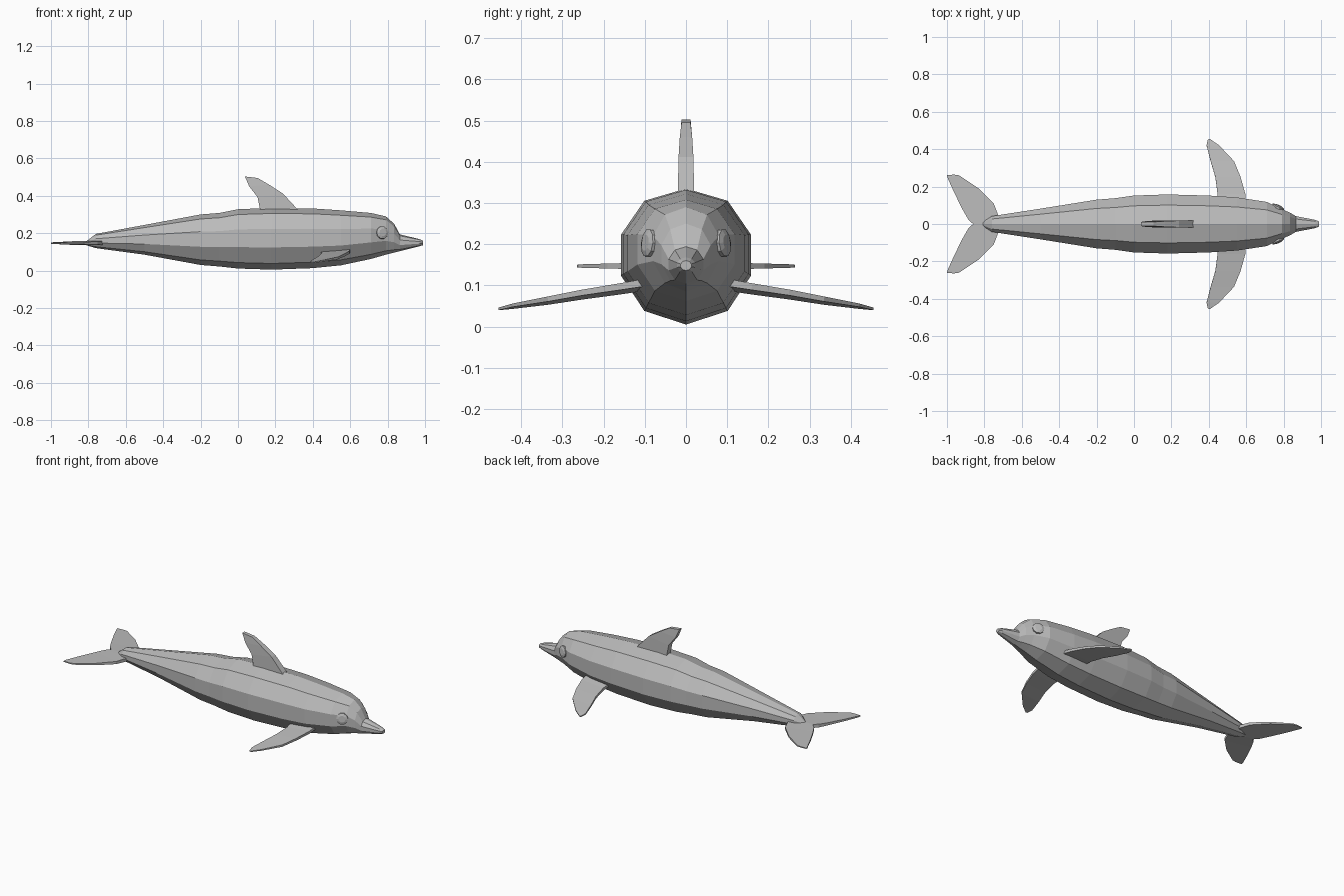
import bpy, bmesh, math
from mathutils import Vector

if "Cube" in bpy.data.objects:
    bpy.data.objects.remove(bpy.data.objects["Cube"])

grey = bpy.data.materials.new("dolphin grey")
grey.use_nodes = True
COLOUR = (0.5, 0.5, 0.5, 1)
grey.diffuse_color = COLOUR
bsdf = grey.node_tree.nodes["Principled BSDF"]
bsdf.inputs["Base Color"].default_value = COLOUR
bsdf.inputs["Roughness"].default_value = 0.7


def loft(name, rings):
    """Skin a row of equal-sized rings and cap both ends."""
    bm = bmesh.new()
    rows = [[bm.verts.new(p) for p in ring] for ring in rings]
    n = len(rows[0])
    for a, b in zip(rows, rows[1:]):
        for i in range(n):
            j = (i + 1) % n
            bm.faces.new((a[i], a[j], b[j], b[i]))
    bm.faces.new(rows[0])
    bm.faces.new(rows[-1])
    bmesh.ops.recalc_face_normals(bm, faces=bm.faces)
    mesh = bpy.data.meshes.new(name)
    bm.to_mesh(mesh)
    bm.free()
    mesh.materials.append(grey)
    ob = bpy.data.objects.new(name, mesh)
    bpy.context.collection.objects.link(ob)
    return ob


def fin(name, ribs, thick_axis, side=1):
    """Loft a blade from ribs of (leading point, trailing point, half thickness)."""
    rings = []
    for lead, trail, t in ribs:
        a, b, off = Vector(lead), Vector(trail), Vector(thick_axis) * t
        ring = [a + off, b + off, b - off, a - off]
        rings.append([Vector((p.x, p.y * side, p.z)) for p in ring])
    return loft(name, rings)


# Body: ten-sided sections of (x, bottom, top, half width)
stations = [
    (-0.81, 0.135, 0.157, 0.010), (-0.76, 0.120, 0.196, 0.042),
    (-0.50, 0.085, 0.244, 0.082), (-0.20, 0.030, 0.300, 0.130),
    (-0.10, 0.022, 0.308, 0.138), (0.00, 0.011, 0.328, 0.152),
    (0.18, 0.005, 0.335, 0.158), (0.40, 0.013, 0.332, 0.152),
    (0.55, 0.028, 0.322, 0.142), (0.71, 0.062, 0.308, 0.118),
    (0.79, 0.085, 0.290, 0.080), (0.835, 0.096, 0.250, 0.060),
    (0.865, 0.104, 0.194, 0.042), (0.97, 0.130, 0.168, 0.022),
    (0.99, 0.136, 0.160, 0.013),
]
section = [(0, 1), (0.64, 0.91), (1, 0.66), (1, 0.36), (0.64, 0.1),
           (0, 0), (-0.64, 0.1), (-1, 0.36), (-1, 0.66), (-0.64, 0.91)]
loft("body", [[(x, w * sy, lo + (hi - lo) * sz) for sy, sz in section]
              for x, lo, hi, w in stations])

# Dorsal fin
fin("dorsal_fin", [
    ((0.33, 0, 0.315), (0.12, 0, 0.315), 0.020),
    ((0.24, 0, 0.412), (0.105, 0, 0.392), 0.018),
    ((0.165, 0, 0.460), (0.06, 0, 0.450), 0.015),
    ((0.105, 0, 0.495), (0.037, 0, 0.503), 0.011),
], (0, 1, 0))

for label, s in (("left", 1), ("right", -1)):
    # Flippers sweep back and slope down
    fin(label + "_flipper", [
        ((0.60, 0.10, 0.107), (0.44, 0.10, 0.096), 0.009),
        ((0.595, 0.16, 0.097), (0.447, 0.16, 0.086), 0.008),
        ((0.57, 0.25, 0.083), (0.435, 0.25, 0.073), 0.007),
        ((0.535, 0.335, 0.067), (0.41, 0.335, 0.059), 0.006),
        ((0.455, 0.42, 0.052), (0.388, 0.42, 0.047), 0.004),
        ((0.405, 0.455, 0.043), (0.395, 0.452, 0.043), 0.003),
    ], (0, 0.15, 0.99), s)
    # Tail flukes
    fin(label + "_fluke", [
        ((-0.72, 0.0, 0.147), (-0.86, 0.0, 0.147), 0.011),
        ((-0.725, 0.045, 0.147), (-0.885, 0.022, 0.147), 0.010),
        ((-0.75, 0.11, 0.147), (-0.915, 0.075, 0.147), 0.008),
        ((-0.83, 0.19, 0.147), (-0.96, 0.165, 0.147), 0.006),
        ((-0.935, 0.26, 0.147), (-0.998, 0.25, 0.147), 0.004),
        ((-0.96, 0.264, 0.147), (-1.0, 0.262, 0.147), 0.003),
    ], (0, 0, 1), s)
    # Eyes: shallow discs facing outward and forward
    out = Vector((0.42, 0.90, 0.10)).normalized()
    along = Vector((-out.y, out.x, 0)).normalized()
    up = out.cross(along) * -1
    centre = Vector((0.772, 0.093, 0.203))
    rings = []
    for depth, r in ((-0.012, 0.034), (0.002, 0.034), (0.007, 0.020)):
        ring = []
        for k in range(10):
            a = math.tau * k / 10
            p = centre + out * depth + along * r * math.cos(a) + up * r * math.sin(a)
            ring.append((p.x, p.y * s, p.z))
        rings.append(ring)
    loft(label + "_eye", rings)
